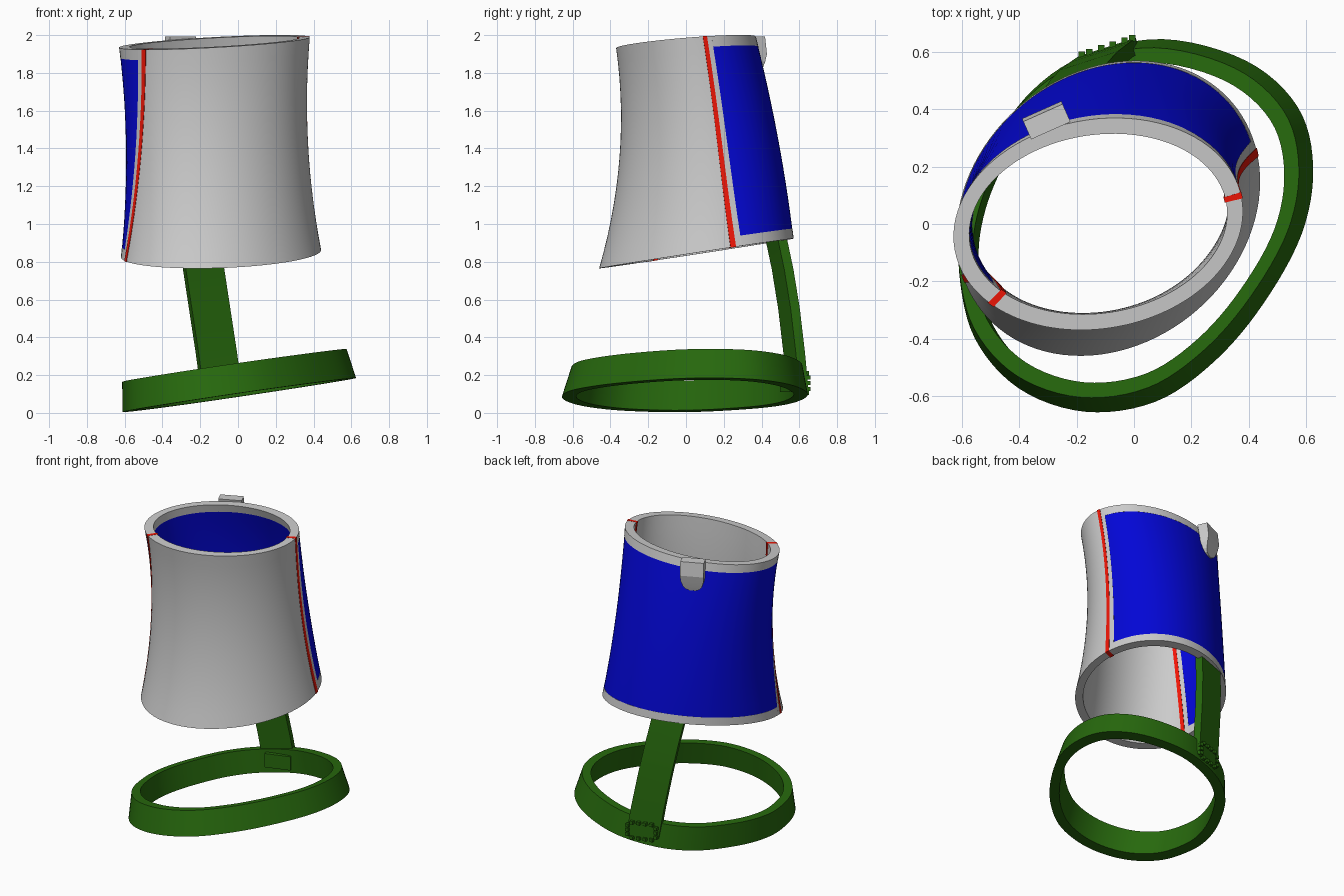
import bpy, bmesh
from math import sin, cos, pi, radians
from mathutils import Vector

if "Cube" in bpy.data.objects:
    bpy.data.objects.remove(bpy.data.objects["Cube"])


def material(name, rgb):
    m = bpy.data.materials.new(name)
    m.diffuse_color = (*rgb, 1)
    m.use_nodes = True
    m.node_tree.nodes["Principled BSDF"].inputs["Base Color"].default_value = m.diffuse_color
    return m


BLUE = material("blue", (0.001, 0.002, 0.68))
RED = material("red", (0.88, 0.008, 0.002))
GREEN = material("green", (0.02, 0.14, 0.004))


def loft(bm, sections, closed=False):
    """Skin a list of closed loops; cap the ends unless the row is closed."""
    rows = [[bm.verts.new(p) for p in s] for s in sections]
    n = len(rows[0])
    for i in range(len(rows) if closed else len(rows) - 1):
        a, b = rows[i], rows[(i + 1) % len(rows)]
        for j in range(n):
            bm.faces.new((a[j], a[(j + 1) % n], b[(j + 1) % n], b[j]))
    if not closed:
        for row in (rows[0], rows[-1]):
            h = n // 2      # loops run out and back, so cap as a strip of quads
            for j in range(h - 1):
                bm.faces.new((row[j], row[j + 1], row[n - 2 - j], row[n - 1 - j]))


def finish(name, bm, mat=None, angle=30):
    bmesh.ops.recalc_face_normals(bm, faces=bm.faces)
    me = bpy.data.meshes.new(name)
    bm.to_mesh(me)
    bm.free()
    ob = bpy.data.objects.new(name, me)
    bpy.context.collection.objects.link(ob)
    if mat:
        me.materials.append(mat)
    bpy.ops.object.select_all(action='DESELECT')
    ob.select_set(True)
    bpy.context.view_layer.objects.active = ob
    bpy.ops.object.shade_smooth_by_angle(angle=radians(angle))
    return ob


# Sleeve surface: skewed ellipses at bottom, middle, top (cx, cy, a, b, skew)
BOTTOM = (-0.09, 0.055, 0.53, 0.515, 0.184)
MIDDLE = (-0.111, 0.068, 0.482, 0.42, 0.15)
TOP = (-0.125, 0.0, 0.505, 0.37, 0.118)


def sleeve_point(th, t, depth):
    k0, k1, k2 = 2 * (t - .5) * (t - 1), 4 * t * (1 - t), 2 * t * (t - .5)
    cx, cy, a, b, sk = (k0 * p + k1 * q + k2 * r for p, q, r in zip(BOTTOM, MIDDLE, TOP))
    depth *= 1 - 2.0 * t * (1 - t)      # wall is thinner at mid height
    dx, dy = (a - depth) * cos(th), (b - depth) * sin(th + sk)
    lo = 0.844 + 0.008 * dx + 0.152 * dy
    hi = 1.962 + 0.048 * dx + 0.075 * dy
    return Vector((cx + dx, cy + dy, lo + (hi - lo) * t))


def right_seam(off):
    return lambda t: 0.204 - 0.049 * t - 0.26 * t * (1 - t) + off


def left_seam(off):
    return lambda t: pi + 0.31 + 0.43 * t + 0.12 * t * (1 - t) + off


def wall(bm, lo, hi, t0, t1, steps, d0=0.0, d1=0.055, nt=14):
    ts = [t0 + (t1 - t0) * k / nt for k in range(nt + 1)]
    secs = []
    for i in range(steps + 1):
        s = i / steps
        ang = [lo(t) + (hi(t) - lo(t)) * s for t in ts]
        outer = [sleeve_point(a, t, d0) for a, t in zip(ang, ts)]
        inner = [sleeve_point(a, t, d1) for a, t in zip(ang, ts)]
        secs.append(outer + inner[::-1])
    loft(bm, secs)


# Front shell half
SEAM, FRAME, M = 0.03, 0.10, 0.05
bm = bmesh.new()
wall(bm, left_seam(SEAM), right_seam(2 * pi - SEAM), 0, 1, 48)
finish("front_shell", bm)

# Back frame around the panel
bm = bmesh.new()
wall(bm, right_seam(SEAM), right_seam(FRAME), 0, 1, 2)
wall(bm, left_seam(-FRAME), left_seam(-SEAM), 0, 1, 2)
for t0, t1 in ((0, M), (1 - M, 1)):
    wall(bm, right_seam(FRAME), left_seam(-FRAME), t0, t1, 48, nt=2)
finish("back_frame", bm)

# Blue back panel
bm = bmesh.new()
wall(bm, right_seam(FRAME), left_seam(-FRAME), M, 1 - M, 48, 0.001, 0.054)
finish("back_panel", bm, BLUE)

# Red seam strips, slightly proud of the wall
for name, seam in (("right_seam_strip", right_seam), ("left_seam_strip", left_seam)):
    bm = bmesh.new()
    wall(bm, seam(-SEAM), seam(SEAM), -0.001, 1.001, 2, -0.003, 0.06)
    finish(name, bm, RED)


def slab(center, angle, half_w, v0, v1):
    """Horizontal rectangle turned about z."""
    u = Vector((cos(angle), sin(angle), 0))
    v = Vector((-sin(angle), cos(angle), 0))
    c = Vector(center)
    return [c - u * half_w + v * v0, c + u * half_w + v * v0,
            c + u * half_w + v * v1, c - u * half_w + v * v1]


# Rounded clip tab on the top rim
bm = bmesh.new()
tab = ((1.993, .075, .036), (1.9, .075, .047), (1.86, .073, .038),
       (1.82, .06, .028), (1.80, .044, .022), (1.79, .02, .019))
loft(bm, [slab((-0.303, 0.355, z), radians(24), w, -0.032 if z > 1.9 else -0.015, v)
          for z, w, v in tab])
finish("rim_tab", bm, angle=15)

# Tilted, flared base ring following an egg-shaped path
PATH = [(.625, .2), (.57, .41), (.39, .57), (.1, .645), (-.18, .585), (-.38, .44),
        (-.52, .22), (-.595, .02), (-.61, -.17), (-.555, -.4), (-.4, -.575), (-.17, -.655),
        (.075, -.62), (.28, -.48), (.45, -.28), (.585, -.035)]


def path_points(steps=6):
    n = len(PATH)
    for i in range(n):
        p = [Vector(PATH[(i + k) % n]) for k in (-1, 0, 1, 2)]
        for k in range(steps):
            t = k / steps
            yield 0.5 * (2 * p[1] + (p[2] - p[0]) * t
                         + (2 * p[0] - 5 * p[1] + 4 * p[2] - p[3]) * t * t
                         + (3 * p[1] - p[0] - 3 * p[2] + p[3]) * t ** 3)


bm = bmesh.new()
secs = []
for x, y in path_points():
    loop = []
    for top, k in ((0, 1), (1, 1), (1, .915), (0, .885)):
        px, py = x * k, y * k
        if top:
            px, py = x * k * .96 - .025, y * k * .938 + .01
        z = (0.255 if top else 0.094) + 0.15 * px - 0.015 * py
        loop.append((px, py, z))
    secs.append(loop)
loft(bm, secs, closed=True)
finish("base_ring", bm, GREEN)

# Leaning, slightly bowed strut from ring to sleeve
bm = bmesh.new()
A = radians(18)
strut = ((-0.088, 0.592, 0.12), (-0.115, 0.573, 0.32), (-0.15, 0.546, 0.55),
         (-0.182, 0.512, 0.76), (-0.21, 0.472, 0.95))
loft(bm, [slab(c, A, 0.107, -0.026, 0.025) for c in strut])
finish("strut", bm, GREEN)

# Joint plate through the ring, with small knobs round its outer face
bm = bmesh.new()
C = Vector((-0.09, 0.606, 0.155))
loft(bm, [slab(C + Vector((0, 0, z)), A, 0.085, -0.085, 0.012) for z in (-.045, .05)])
U, V = Vector((cos(A), sin(A), 0)), Vector((-sin(A), cos(A), 0))
spots = [(u * .043, z) for u in (-1.5, -.5, .5, 1.5) for z in (-.05, .055)]
spots += [(u, z) for u in (-.093, .093) for z in (-.028, .003, .033)]
for u, z in spots:
    made = bmesh.ops.create_cube(bm, size=0.022)["verts"]
    bmesh.ops.translate(bm, verts=made, vec=C + U * u + V * 0.014 + Vector((0, 0, z)))
finish("joint_plate", bm, GREEN)
